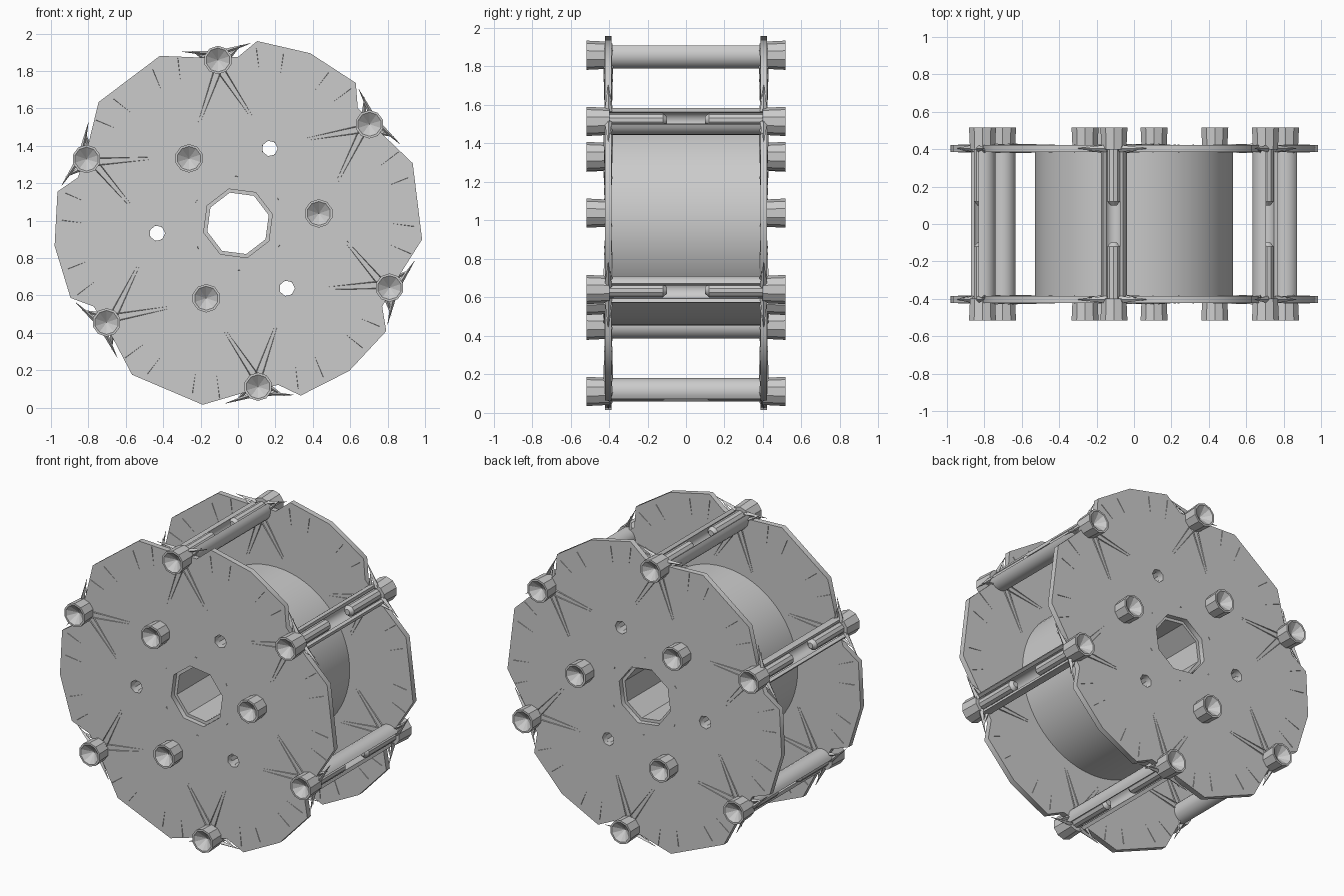
import bpy, bmesh, math
from mathutils import Matrix, Vector

cube = bpy.data.objects.get("Cube")
if cube:
    bpy.data.objects.remove(cube)

grey = bpy.data.materials.new("plain grey")
grey.use_nodes = True
grey.diffuse_color = (0.6, 0.6, 0.6, 1)
grey.node_tree.nodes["Principled BSDF"].inputs["Base Color"].default_value = (0.6, 0.6, 0.6, 1)

CZ = 0.985                      # height of the axle
DISC_Y, DISC_HALF = 0.404, 0.018
ROD_R, INNER_R = 0.88, 0.435
HOLE_LOBES = [67, 187, 307]     # lobes with open holes
BOLT_LOBES = [7, 127, 247]      # lobes with inner bolts
RODS = [37 + 60 * k for k in range(6)]


def polar(deg, r):
    a = math.radians(deg)
    return Vector((r * math.cos(a), r * math.sin(a)))


def ring(centre, r, n, turn=0):
    return [centre + polar(turn + 360 * i / n, r) for i in range(n)]


def finish(ob, smooth):
    ob.data.materials.clear()
    ob.data.materials.append(grey)
    bpy.ops.object.select_all(action='DESELECT')
    ob.select_set(True)
    bpy.context.view_layer.objects.active = ob
    if smooth:
        bpy.ops.object.shade_smooth_by_angle(angle=math.radians(30))


def plate(name, loops, y, half, smooth=False):
    """Extrude an outline with holes along y."""
    cu = bpy.data.curves.new(name, 'CURVE')
    cu.dimensions, cu.fill_mode, cu.extrude = '2D', 'BOTH', half
    for pts in loops:
        sp = cu.splines.new('POLY')
        sp.points.add(len(pts) - 1)
        for p, v in zip(sp.points, pts):
            p.co = (v.x, v.y, 0, 1)
        sp.use_cyclic_u = True
    ob = bpy.data.objects.new(name, cu)
    bpy.context.collection.objects.link(ob)
    ob.location = (0, y, CZ)
    ob.rotation_euler = (math.pi / 2, 0, 0)
    bpy.ops.object.select_all(action='DESELECT')
    ob.select_set(True)
    bpy.context.view_layer.objects.active = ob
    bpy.ops.object.convert(target='MESH')
    ob = bpy.context.view_layer.objects.active
    finish(ob, smooth)


def mesh_object(name, bm, smooth=False):
    bmesh.ops.recalc_face_normals(bm, faces=bm.faces)
    me = bpy.data.meshes.new(name)
    bm.to_mesh(me)
    bm.free()
    ob = bpy.data.objects.new(name, me)
    bpy.context.collection.objects.link(ob)
    finish(ob, smooth)


def rib(bm, a, b, w0, w1, y, tall):
    """Diamond-section sliver from a to b lying in a disc."""
    d = b - a
    mid = (a + b) / 2
    mat = (Matrix.Translation((mid.x, y, CZ + mid.y))
           @ Matrix.Rotation(-math.atan2(d.y, d.x), 4, 'Y')
           @ Matrix.Diagonal((1, tall / w0, 1, 1))
           @ Matrix.Rotation(math.pi / 2, 4, 'Y'))
    bmesh.ops.create_cone(bm, cap_ends=True, segments=4, radius1=w0,
                          radius2=w1, depth=d.length, matrix=mat)


def bolt_head(name, centre, side):
    """Short drum with a faceted, sunken end."""
    bm = bmesh.new()
    bmesh.ops.create_cone(bm, cap_ends=True, segments=10, radius1=0.07,
                          radius2=0.076, depth=0.12)
    top = max(bm.faces, key=lambda f: f.calc_center_median().z)
    bmesh.ops.inset_region(bm, faces=[top], thickness=0.012)
    hub = bmesh.ops.poke(bm, faces=[top])["verts"][0]
    hub.co.z -= 0.05
    bm.transform(Matrix.Translation((centre.x, side * 0.457, CZ + centre.y))
                 @ Matrix.Rotation(-side * math.pi / 2, 4, 'X'))
    mesh_object(name, bm)


# Scalloped outline of the end discs
outline = []
for lobe in range(7, 367, 60):
    if lobe in HOLE_LOBES:
        steps = [(-23, .89), (-17, .98), (0, .988), (17, .98), (23, .89)]
    else:
        steps = [(-24, .91), (-12, .988), (12, .988), (24, .91)]
    outline += [polar(lobe + a, r) for a, r in steps]

zero = Vector((0, 0))
holes = [polar(a, INNER_R) for a in HOLE_LOBES]

# Central drum with bore and through holes
plate("drum", [ring(zero, 0.53, 64), ring(zero, 0.17, 8, 15)]
      + [ring(h, 0.042, 10) for h in holes], 0, 0.39, True)

for side, label in ((-1, "front"), (1, "back")):
    y = side * DISC_Y
    plate(label + "_disc", [outline, ring(zero, 0.19, 8, 15)]
          + [ring(h, 0.042, 7) for h in holes], y, DISC_HALF)

    # Radiating ribs in each lobe
    bm = bmesh.new()
    for lobe in range(7, 367, 60):
        for s in (-1, 1):
            for shift in (-1.5, 1.5):
                rib(bm, polar(lobe + s * 30 + shift, 0.84),
                    polar(lobe + s * 5, INNER_R + 0.045), 0.009, 0.005, y, 0.026)
        for a in (-17, -8, 8, 17):
            rib(bm, polar(lobe + a, 0.94), polar(lobe + a / 4, INNER_R + 0.06),
                0.006, 0.002, y, 0.022)
    # Small dents round the bore
    for k in range(6):
        rib(bm, polar(k * 60 + 30, 0.25), polar(k * 60 + 40, 0.26), 0.007, 0.003, y, 0.023)
    mesh_object(label + "_ribs", bm)

    # Thin shards around the rod ends
    bm = bmesh.new()
    for a in RODS:
        for s in (-1, 1):
            rib(bm, polar(a + s * 2, 0.92), polar(a + s * 11, 0.965), 0.014, 0.001, y, 0.02)
            rib(bm, polar(a + s * 3, 0.88), polar(a + s * 8, 0.955), 0.016, 0.001,
                y - side * 0.01, 0.018)
    mesh_object(label + "_shards", bm)

    for i, a in enumerate(RODS):
        bolt_head(f"{label}_outer_bolt_{i + 1}", polar(a, ROD_R), side)
    for i, a in enumerate(BOLT_LOBES):
        bolt_head(f"{label}_inner_bolt_{i + 1}", polar(a, INNER_R), side)

# Outer rods: channels open outwards, with a pin in each end
for i, a in enumerate(RODS):
    c = polar(a, ROD_R)
    arc = [a + 50 + 260 * k / 16 for k in range(17)]
    channel = [c + polar(t, 0.07) for t in arc] + [c + polar(t, 0.048) for t in reversed(arc)]
    plate(f"rod_channel_{i + 1}", [channel], 0, 0.4, True)
    bm = bmesh.new()
    for s in (-1, 1):
        p = polar(a, ROD_R + 0.012)
        place = Matrix.Translation((p.x, s * 0.26, CZ + p.y)) @ Matrix.Rotation(-s * math.pi / 2, 4, 'X')
        bmesh.ops.create_cone(bm, cap_ends=True, segments=10, radius1=0.036,
                              radius2=0.036, depth=0.28, matrix=place)
        tip = place @ Matrix.Translation((0, 0, -0.15))
        bmesh.ops.create_cone(bm, cap_ends=True, segments=10, radius1=0.018,
                              radius2=0.036, depth=0.02, matrix=tip)
    mesh_object(f"rod_pins_{i + 1}", bm, True)
